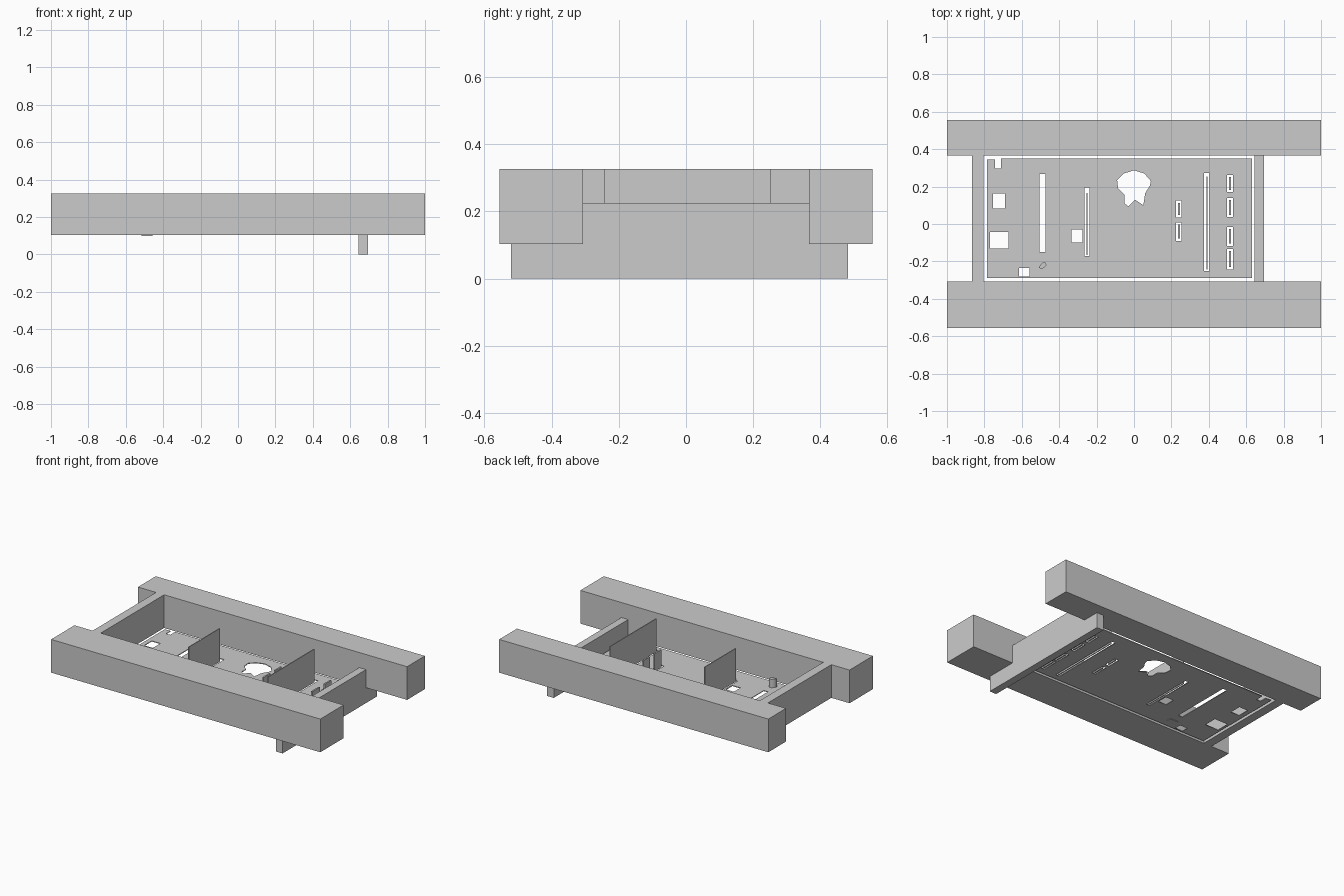
import bpy, bmesh

if "Cube" in bpy.data.objects:
    bpy.data.objects.remove(bpy.data.objects["Cube"])


def box(name, x0, x1, y0, y1, z0, z1):
    bm = bmesh.new()
    bmesh.ops.create_cube(bm, size=1)
    for v in bm.verts:
        v.co = ((x0, x1)[v.co.x > 0], (y0, y1)[v.co.y > 0], (z0, z1)[v.co.z > 0])
    me = bpy.data.meshes.new(name)
    bm.to_mesh(me)
    bm.free()
    ob = bpy.data.objects.new(name, me)
    bpy.context.collection.objects.link(ob)
    return ob


def outline_solid(name, loops, z0, z1):
    # filled 2D outlines (inner loops become holes), extruded and turned into a mesh
    cu = bpy.data.curves.new(name, 'CURVE')
    cu.dimensions = '2D'
    cu.fill_mode = 'BOTH'
    cu.extrude = (z1 - z0) / 2
    for pts in loops:
        sp = cu.splines.new('POLY')
        sp.points.add(len(pts) - 1)
        for p, (x, y) in zip(sp.points, pts):
            p.co = (x, y, 0, 1)
        sp.use_cyclic_u = True
    ob = bpy.data.objects.new(name, cu)
    bpy.context.collection.objects.link(ob)
    ob.location.z = (z0 + z1) / 2
    bpy.ops.object.select_all(action='DESELECT')
    ob.select_set(True)
    bpy.context.view_layer.objects.active = ob
    bpy.ops.object.convert(target='MESH')
    return bpy.context.view_layer.objects.active


def rect(x0, x1, y0, y1):
    return [(x0, y0), (x1, y0), (x1, y1), (x0, y1)]


BOT, TOP = 0.103, 0.326

# long side beams and the left cross wall
box("front_beam", -1, 1, -0.555, -0.307, BOT, TOP)
box("back_beam", -1, 1, 0.366, 0.555, BOT, TOP)
box("left_wall", -0.865, -0.805, -0.307, 0.366, BOT, TOP)

# right cross wall: low middle, wider foot running under the beams
foot = [(-0.52, 0), (0.482, 0), (0.482, BOT), (0.366, BOT), (0.366, 0.225),
        (-0.307, 0.225), (-0.307, BOT), (-0.52, BOT)]
bm = bmesh.new()
face = bm.faces.new([bm.verts.new((0.645, y, z)) for y, z in foot])
ext = bmesh.ops.extrude_face_region(bm, geom=[face])
for v in ext["geom"]:
    if isinstance(v, bmesh.types.BMVert):
        v.co.x = 0.695
bmesh.ops.recalc_face_normals(bm, faces=bm.faces)
me = bpy.data.meshes.new("right_wall")
bm.to_mesh(me)
bm.free()
bpy.context.collection.objects.link(bpy.data.objects.new("right_wall", me))

# slots with upright fins: centre x, half width, y range, fin y range, fin top
fins = [(-0.252, 0.013, -0.17, 0.195, -0.165, 0.165, TOP),
        (0.39, 0.015, -0.25, 0.273, -0.242, 0.253, TOP)]
for y0, y1 in ((0.035, 0.125), (-0.09, 0.008)):
    fins.append((0.24, 0.015, y0, y1, y0 + 0.012, y1 - 0.012, 0.22))
for y0, y1 in ((0.17, 0.262), (0.037, 0.14), (-0.117, -0.015), (-0.243, -0.133)):
    fins.append((0.513, 0.015, y0, y1, y0 + 0.012, y1 - 0.012, 0.15))

# thin floor panel with a corner notch, openings and slots
outer = [(-0.785, -0.288), (0.63, -0.288), (0.63, 0.35), (-0.712, 0.35),
         (-0.712, 0.297), (-0.743, 0.297), (-0.743, 0.345), (-0.785, 0.345)]
round_hole = [(-0.09, 0.235), (-0.055, 0.27), (0, 0.287), (0.055, 0.27), (0.09, 0.23),
              (0.085, 0.205), (0.06, 0.165), (0.05, 0.1), (0.005, 0.13),
              (-0.03, 0.095), (-0.05, 0.11), (-0.05, 0.155), (-0.085, 0.19)]
holes = [rect(-0.755, -0.69, 0.083, 0.163), rect(-0.77, -0.67, -0.132, -0.042),
         rect(-0.615, -0.558, -0.28, -0.234), rect(-0.335, -0.275, -0.1, -0.03),
         rect(-0.505, -0.473, -0.15, 0.268)]
holes += [rect(x - w, x + w, y0, y1) for x, w, y0, y1, *_ in fins]
outline_solid("floor_panel", [outer, round_hole] + holes, BOT, 0.108)

# upright fins standing in the slots
for i, (x, w, _, _, y0, y1, top) in enumerate(fins):
    t = 0.003 if top == TOP else 0.005
    box(f"fin_{i + 1}", x - t, x + t, y0, y1, BOT, top)

# small peg on a pad
box("peg_pad", -0.517, -0.457, -0.238, -0.207, 0.099, 0.107)
peg = [(-0.51, -0.236), (-0.488, -0.238), (-0.468, -0.222), (-0.472, -0.207),
       (-0.49, -0.207), (-0.502, -0.222)]
outline_solid("peg", [peg], 0.107, 0.165)
